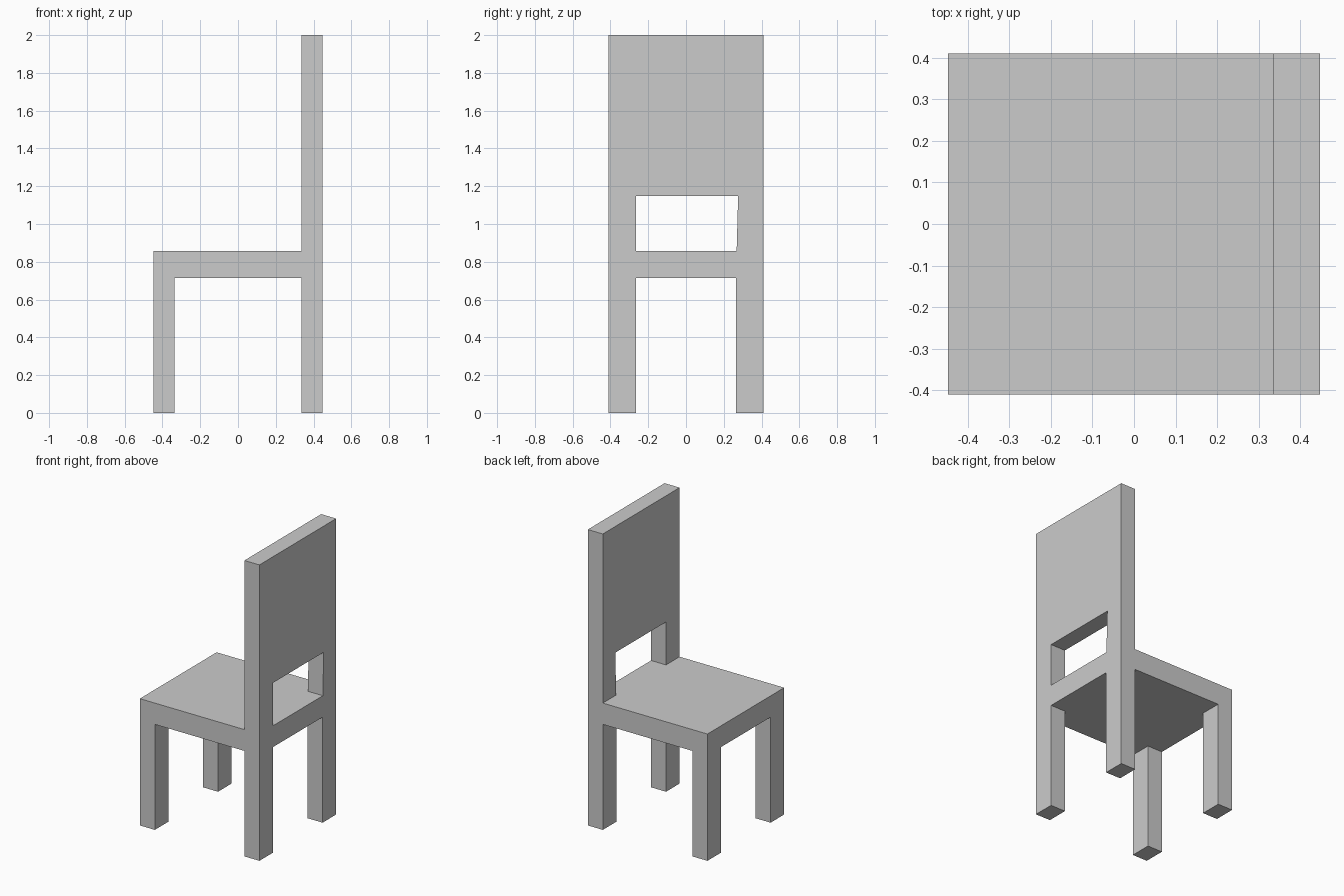
import bpy
from math import radians

if "Cube" in bpy.data.objects:
    bpy.data.objects.remove(bpy.data.objects["Cube"])

HALF_X, HALF_Y = 0.447, 0.41      # footprint half sizes
BACK_X = 0.335                    # inner face of the backrest
LEG_Y = 0.265                     # inner face of the legs
SEAT_LOW, SEAT_TOP = 0.713, 0.857


def box(name, lo, hi):
    mid = [(a + b) / 2 for a, b in zip(lo, hi)]
    bpy.ops.mesh.primitive_cube_add(size=1)
    obj = bpy.context.object
    obj.name = obj.data.name = name
    for v in obj.data.vertices:
        v.co = [m + c * (b - a) for m, c, a, b in zip(mid, v.co, lo, hi)]
    return obj


def slab(name, loops, x0, x1):
    """Extrude closed (y, z) outlines along x; inner loops become holes."""
    curve = bpy.data.curves.new(name, 'CURVE')
    curve.dimensions, curve.fill_mode = '2D', 'BOTH'
    curve.extrude = (x1 - x0) / 2
    for pts in loops:
        s = curve.splines.new('POLY')
        s.points.add(len(pts) - 1)
        for p, (y, z) in zip(s.points, pts):
            p.co = (y, z, 0, 1)
        s.use_cyclic_u, s.use_smooth = True, False
    obj = bpy.data.objects.new(name, curve)
    bpy.context.collection.objects.link(obj)
    obj.rotation_euler = (radians(90), 0, radians(90))
    obj.location.x = (x0 + x1) / 2
    bpy.ops.object.select_all(action='DESELECT')
    obj.select_set(True)
    bpy.context.view_layer.objects.active = obj
    bpy.ops.object.convert(target='MESH')
    bpy.ops.object.shade_flat()
    return bpy.context.object


# Seat board, ending at the backrest
box("seat", (-HALF_X, -HALF_Y, SEAT_LOW), (BACK_X, HALF_Y, SEAT_TOP))

# Pair of legs under the open edge of the seat
legs = box("front_legs", (-HALF_X, LEG_Y, 0), (-BACK_X, HALF_Y, SEAT_LOW))
legs.modifiers.new("mirror", 'MIRROR').use_axis = (False, True, False)

# Backrest with rear legs and a window just above the seat
outline = [(-HALF_Y, 0), (-LEG_Y, 0), (-LEG_Y, SEAT_LOW), (LEG_Y, SEAT_LOW),
           (LEG_Y, 0), (HALF_Y, 0), (HALF_Y, 2), (-HALF_Y, 2)]
window = [(-LEG_Y, SEAT_TOP), (0.268, SEAT_TOP), (0.276, 1.147), (-LEG_Y, 1.147)]
slab("backrest_and_rear_legs", [outline, window], BACK_X, HALF_X)
